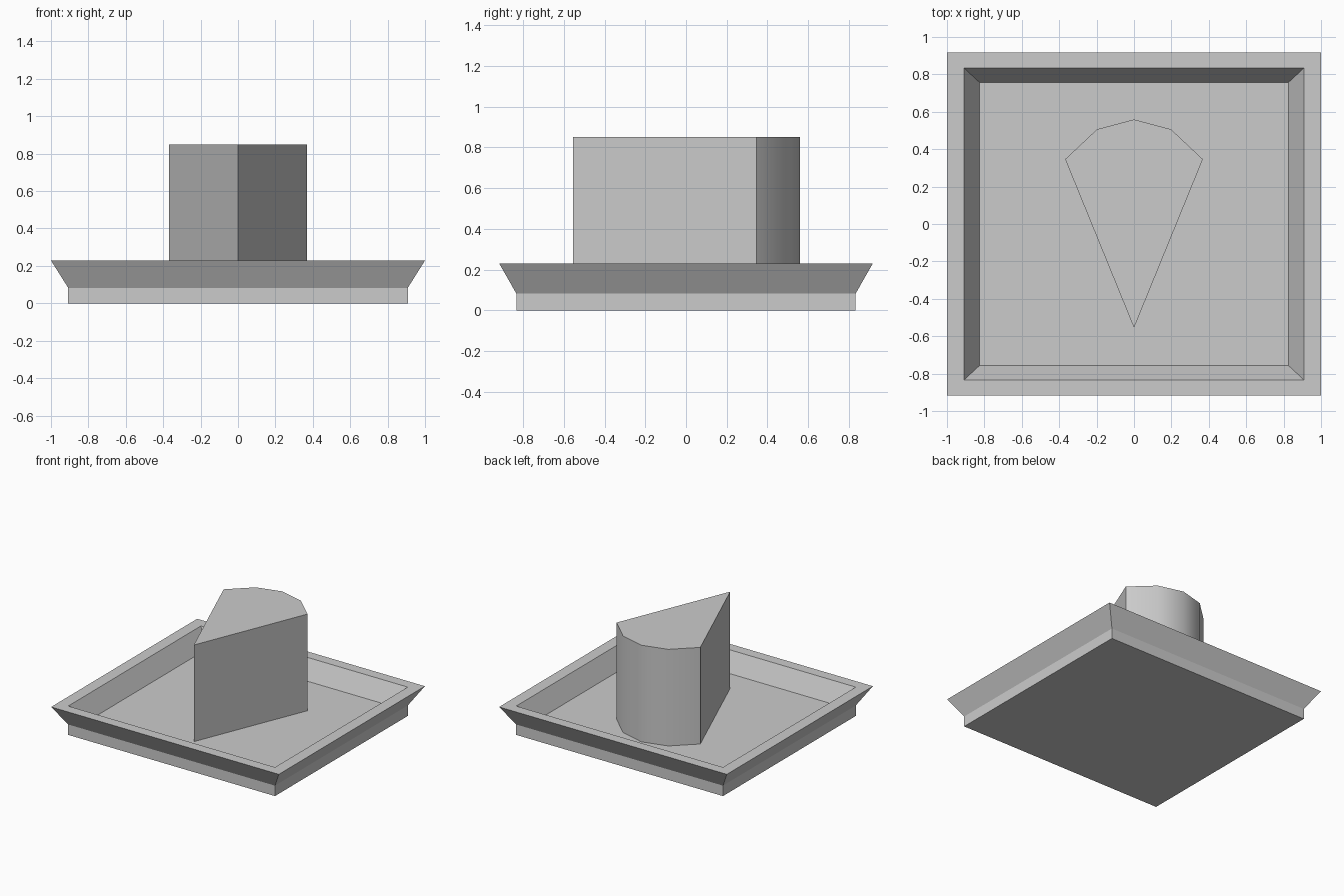
import bpy
import bmesh
import math

cube = bpy.data.objects.get("Cube")
if cube:
    bpy.data.objects.remove(cube, do_unlink=True)

grey = bpy.data.materials.new("plain grey")
grey.use_nodes = True
colour = (0.6, 0.6, 0.6, 1)
grey.diffuse_color = colour
grey.node_tree.nodes["Principled BSDF"].inputs["Base Color"].default_value = colour


def loft(name, rings):
    """Bridge closed rings of points and cap both ends."""
    bm = bmesh.new()
    loops = [[bm.verts.new(p) for p in ring] for ring in rings]
    n = len(loops[0])
    for low, high in zip(loops, loops[1:]):
        for i in range(n):
            j = (i + 1) % n
            bm.faces.new((low[i], low[j], high[j], high[i]))
    bm.faces.new(loops[0][::-1])
    bm.faces.new(loops[-1])
    bmesh.ops.recalc_face_normals(bm, faces=bm.faces)
    mesh = bpy.data.meshes.new(name)
    bm.to_mesh(mesh)
    bm.free()
    mesh.materials.append(grey)
    obj = bpy.data.objects.new(name, mesh)
    bpy.context.collection.objects.link(obj)
    return obj


def rectangle(hx, hy, z):
    return [(-hx, -hy, z), (hx, -hy, z), (hx, hy, z), (-hx, hy, z)]


# Tray: straight foot, flared wall, flat rim, sloped inside, floor
floor_z, rim_z, top_z = 0.083, 0.229, 0.85
profile = [(0.908, 0.833, 0), (0.908, 0.833, floor_z), (1, 0.916, rim_z),
           (0.908, 0.833, rim_z), (0.826, 0.757, floor_z)]
loft("tray", [rectangle(*p) for p in profile])

# Wedge block: pointed front, rounded back
right_half = [(0.368, 0.346), (0.198, 0.506)]
outline = [(0, -0.555)] + right_half + [(0, 0.559)]
outline += [(-x, y) for x, y in reversed(right_half)]
wedge = loft("wedge_block", [[(x, y, z) for x, y in outline] for z in (floor_z, top_z)])

# Smooth the rounded back, keep the other edges sharp
bpy.ops.object.select_all(action="DESELECT")
wedge.select_set(True)
bpy.context.view_layer.objects.active = wedge
bpy.ops.object.shade_smooth_by_angle(angle=math.radians(40))
